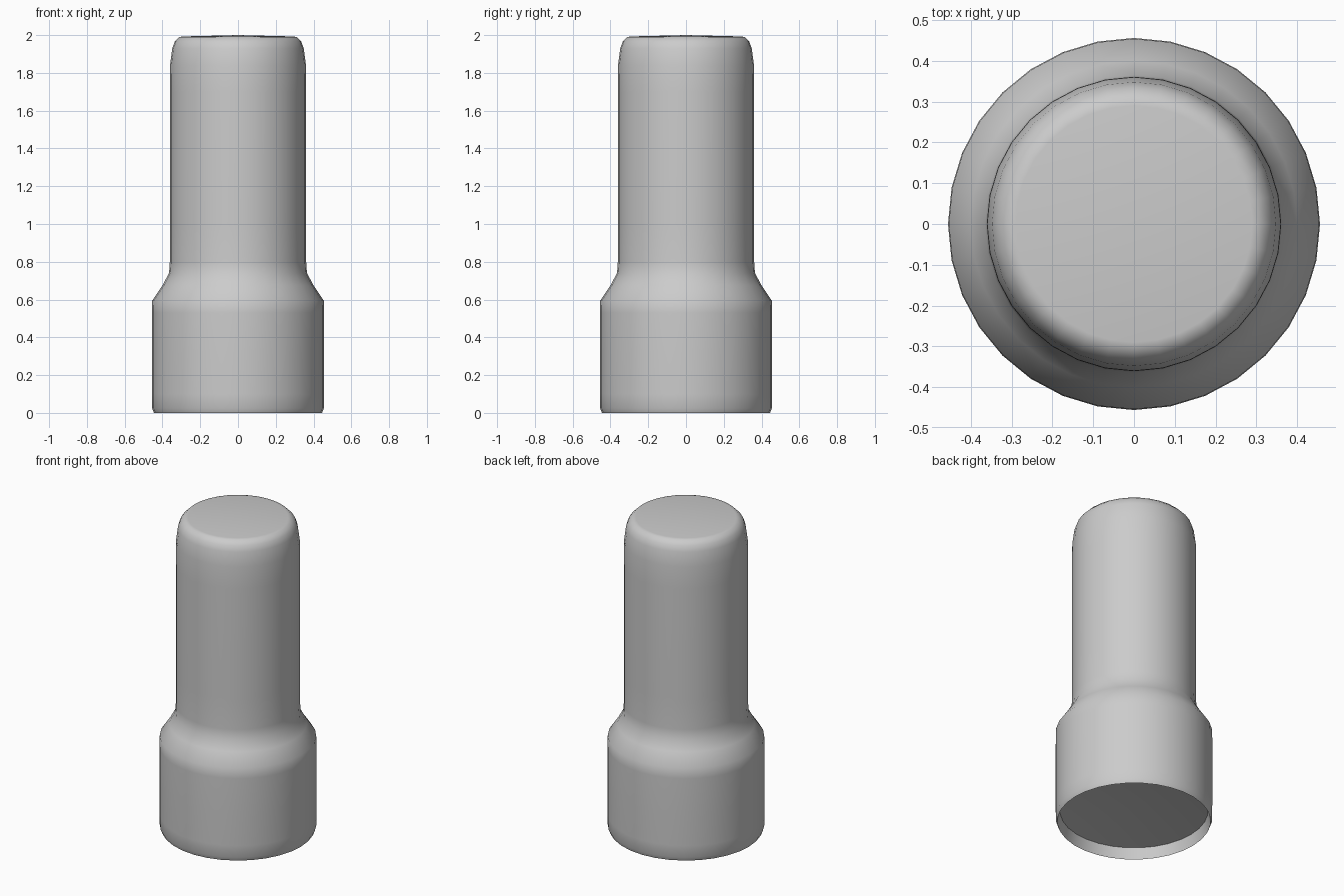
import bpy, bmesh, math

if "Cube" in bpy.data.objects:
    bpy.data.objects.remove(bpy.data.objects["Cube"])

SIDES = 32

grey = bpy.data.materials.new("plain_grey")
grey.diffuse_color = (0.6, 0.6, 0.6, 1)
grey.use_nodes = True
grey.node_tree.nodes["Principled BSDF"].inputs["Base Color"].default_value = grey.diffuse_color

# Radius / height outline, from the recessed underside up to the flat top
profile = [(0.43, 0.07), (0.445, 0.0), (0.455, 0.025), (0.456, 0.1), (0.456, 0.3),
           (0.456, 0.53), (0.454, 0.595), (0.40, 0.675), (0.365, 0.74), (0.361, 0.80),
           (0.361, 1.0), (0.361, 1.7), (0.36, 1.84), (0.348, 1.93), (0.335, 1.965),
           (0.31, 1.99), (0.29, 1.993)]

bm = bmesh.new()
rings = []
for r, z in profile:
    rings.append([bm.verts.new((r * math.cos(2 * math.pi * i / SIDES),
                                r * math.sin(2 * math.pi * i / SIDES), z))
                  for i in range(SIDES)])

# Walls
for a, b in zip(rings, rings[1:]):
    for i in range(SIDES):
        j = (i + 1) % SIDES
        bm.faces.new((a[i], a[j], b[j], b[i]))

# Fan caps: a shallow hollow cone underneath, a flat disc on top
for ring, z, flip in ((rings[0], 0.11, True), (rings[-1], 2.0, False)):
    centre = bm.verts.new((0, 0, z))
    for i in range(SIDES):
        tri = (ring[i], ring[(i + 1) % SIDES], centre)
        bm.faces.new(tri[::-1] if flip else tri)

mesh = bpy.data.meshes.new("stepped_post")
bm.to_mesh(mesh)
bm.free()
mesh.materials.append(grey)
post = bpy.data.objects.new("stepped_post", mesh)
bpy.context.collection.objects.link(post)

# Smooth shading with sharp rims
bpy.context.view_layer.objects.active = post
post.select_set(True)
bpy.ops.object.shade_smooth_by_angle(angle=math.radians(40))
